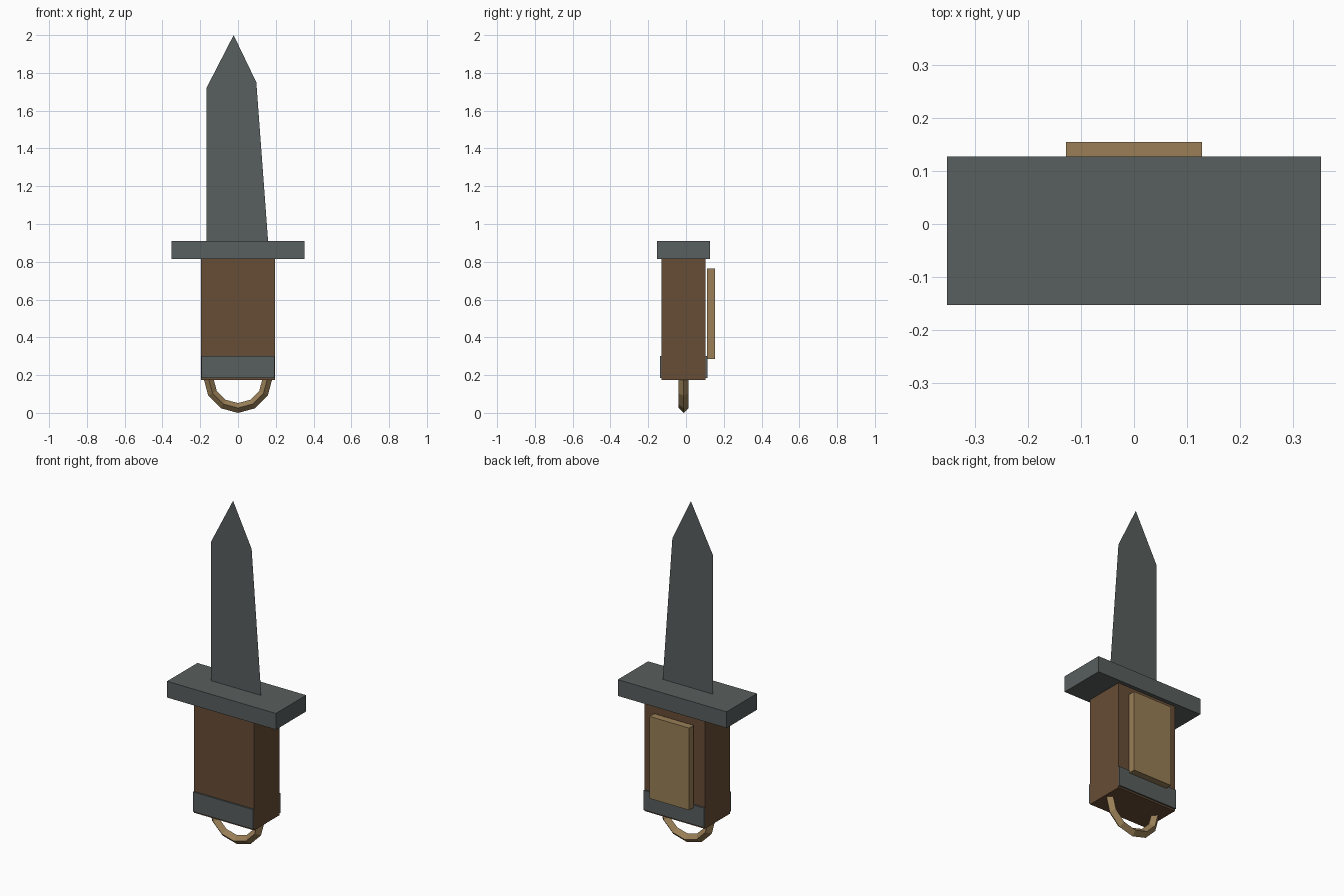
import bpy
import math

if "Cube" in bpy.data.objects:
    bpy.data.objects.remove(bpy.data.objects["Cube"])

Y0 = -0.0125  # shared centre plane of blade, grip and loop


def material(name, rgb):
    m = bpy.data.materials.new(name)
    m.diffuse_color = (*rgb, 1.0)
    m.use_nodes = True
    m.node_tree.nodes["Principled BSDF"].inputs["Base Color"].default_value = m.diffuse_color
    return m


steel = material("grey_steel", (0.098, 0.114, 0.112))
leather = material("brown_leather", (0.136, 0.074, 0.037))
tan = material("tan_hide", (0.319, 0.212, 0.095))


def box(name, lo, hi, mat):
    """Box between two opposite corners."""
    centre = [(a + b) / 2 for a, b in zip(lo, hi)]
    bpy.ops.mesh.primitive_cube_add(size=1, location=centre)
    ob = bpy.context.object
    ob.name = name
    ob.scale = [b - a for a, b in zip(lo, hi)]
    bpy.ops.object.transform_apply(location=False, rotation=False, scale=True)
    ob.data.materials.append(mat)
    return ob


# Blade: a paper-thin sheet with an angled tip and a tapered right edge
profile = [(-0.167, 0.90), (0.16, 0.90), (0.097, 1.75), (-0.023, 2.0), (-0.167, 1.72)]
mesh = bpy.data.meshes.new("blade")
mesh.from_pydata([(x, Y0, z) for x, z in profile], [], [range(len(profile))])
mesh.materials.append(steel)
blade = bpy.data.objects.new("blade", mesh)
bpy.context.collection.objects.link(blade)

# Cross guard
box("guard", (-0.352, Y0 - 0.14, 0.815), (0.352, Y0 + 0.14, 0.91), steel)

# Grip
box("grip", (-0.195, Y0 - 0.117, 0.175), (0.195, Y0 + 0.117, 0.815), leather)

# Metal band, proud of the grip at front and back, flush at the sides
box("grip_band", (-0.1945, Y0 - 0.126, 0.185), (0.1945, Y0 + 0.126, 0.30), steel)

# Raised pad on the back of the grip
box("back_pad", (-0.128, Y0 + 0.124, 0.285), (0.128, 0.154, 0.765), tan)

# Lanyard loop: 12-sided ring with a diamond section, upper half in the grip
bpy.ops.mesh.primitive_torus_add(major_segments=12, minor_segments=4,
                                 major_radius=0.156, minor_radius=0.026,
                                 location=(0, Y0, 0.182),
                                 rotation=(math.pi / 2, 0, 0))
loop = bpy.context.object
loop.name = "lanyard_loop"
loop.data.materials.append(tan)
